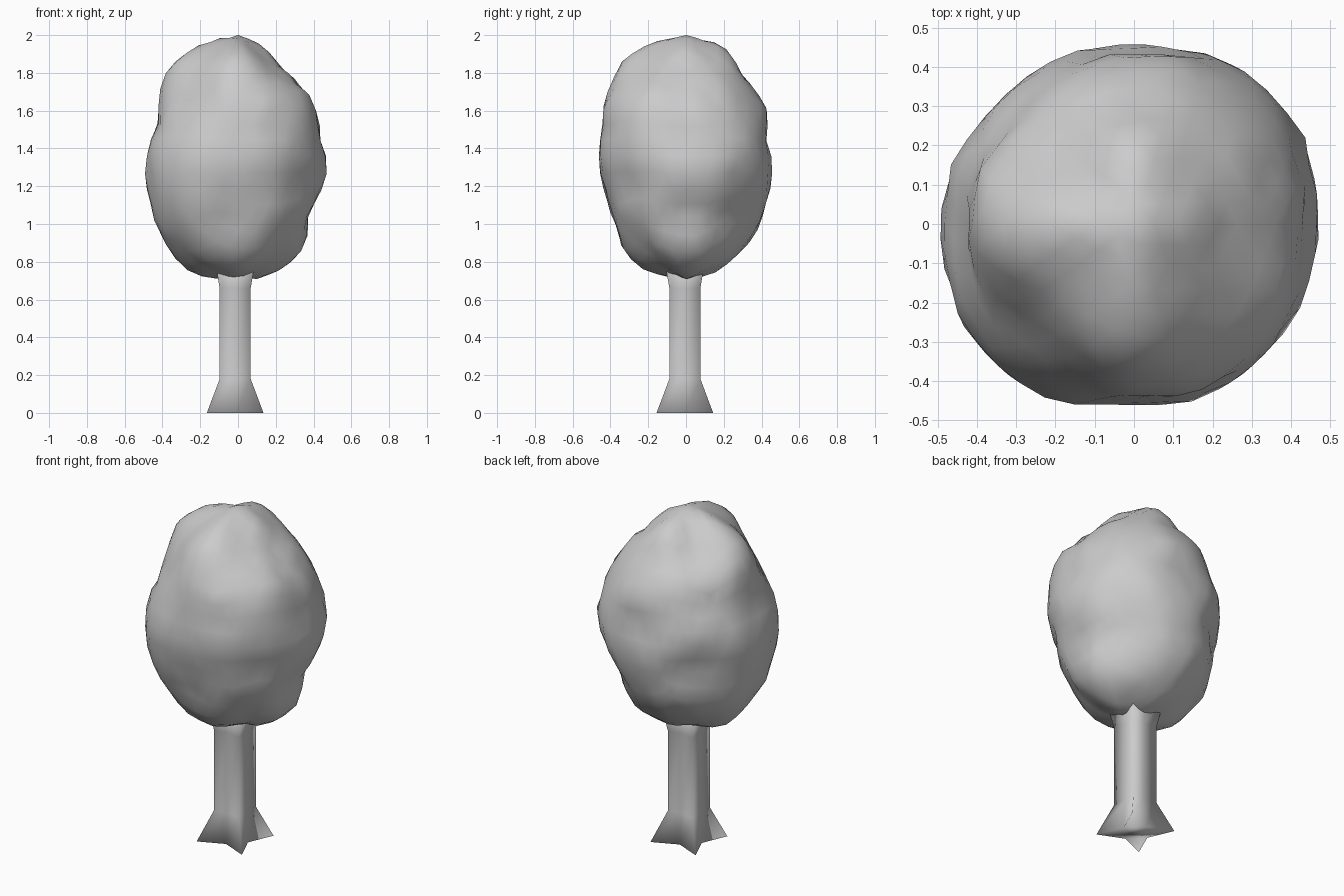
import bpy, bmesh, math
from mathutils import Vector, noise

if "Cube" in bpy.data.objects:
    bpy.data.objects.remove(bpy.data.objects["Cube"])


def make_object(name, bm):
    bmesh.ops.recalc_face_normals(bm, faces=bm.faces[:])
    for face in bm.faces:
        face.smooth = True
    mesh = bpy.data.meshes.new(name)
    bm.to_mesh(mesh)
    bm.free()
    obj = bpy.data.objects.new(name, mesh)
    bpy.context.collection.objects.link(obj)
    return obj


# Trunk: four-pointed star section with flared roots
bm = bmesh.new()
rings = []
for z, outer, inner in [(0, .212, .085), (.18, .116, .07), (.66, .116, .07), (.8, .15, .085)]:
    ring = []
    for i in range(8):
        a = i * math.pi / 4
        r = outer if i % 2 else inner
        ring.append(bm.verts.new((-.015 + r * math.cos(a), -.006 + r * math.sin(a), z)))
    rings.append(ring)
for lo, hi in zip(rings, rings[1:]):
    for i in range(8):
        j = (i + 1) % 8
        bm.faces.new((lo[i], lo[j], hi[j], hi[i]))
bm.faces.new(rings[0])
bm.faces.new(rings[-1])
make_object("trunk", bm)

# Crown: lumpy ball following one outline (radius, height) per compass side
CENTRE = 1.36
right = [(.12, .71), (.3, .81), (.36, .9), (.37, 1.06), (.475, 1.31),
         (.43, 1.45), (.41, 1.61), (.24, 1.81), (.12, 1.95)]
back_right = [(.28, .82), (.34, .94), (.36, 1.04), (.44, 1.2), (.48, 1.36),
              (.425, 1.57), (.38, 1.67), (.19, 1.88)]
back = [(.15, .74), (.3, .87), (.42, 1.1), (.455, 1.25), (.42, 1.45), (.43, 1.6),
        (.3, 1.78), (.2, 1.94)]
back_left = [(.3, .85), (.395, .97), (.41, 1.22), (.47, 1.4), (.41, 1.55),
             (.37, 1.7), (.25, 1.8)]
left = [(.22, .73), (.29, .77), (.41, .95), (.46, 1.1), (.48, 1.37), (.41, 1.55),
        (.42, 1.67), (.38, 1.81), (.2, 1.95)]
front_left = [(.29, .81), (.4, .95), (.487, 1.18), (.5, 1.36), (.46, 1.49),
              (.385, 1.63), (.33, 1.76), (.25, 1.87)]
front = [(.25, .77), (.35, .9), (.36, 1.0), (.42, 1.17), (.46, 1.33), (.44, 1.5),
         (.38, 1.78), (.33, 1.87), (.2, 1.95)]
front_right = [(.26, .83), (.34, .94), (.42, 1.2), (.46, 1.52), (.454, 1.62),
               (.3, 1.79), (.15, 1.91)]


def polar(outline):
    pts = [(0, .71)] + outline + [(0, 2.0)]
    return [(math.atan2(z - CENTRE, r), math.hypot(r, z - CENTRE)) for r, z in pts]


def reach(table, phi):
    for (a, ra), (b, rb) in zip(table, table[1:]):
        if phi <= b:
            return ra + (rb - ra) * max(0, phi - a) / (b - a)
    return table[-1][1]


sides = [polar(s) for s in (right, back_right, back, back_left,
                            left, front_left, front, front_right)]
bm = bmesh.new()
bmesh.ops.create_icosphere(bm, subdivisions=4, radius=1)
for v in bm.verts:
    d = Vector((v.co.x * .46, v.co.y * .46, v.co.z * .645)).normalized()
    flat = math.hypot(d.x, d.y)
    phi = math.atan2(d.z, flat)
    turn = (math.atan2(d.y, d.x) / (math.pi / 4)) % 8
    k = int(turn) % 8
    t = turn - int(turn)
    w = (1 - math.cos(math.pi * t)) / 2
    r = (1 - w) * reach(sides[k], phi) + w * reach(sides[(k + 1) % 8], phi)
    # small extra bumps between the outlines
    r *= 1 + math.sin(math.pi * t) * min(1, flat * 1.5) * (.01 + .04 * noise.noise(d * 5))
    v.co = d * r + Vector((0, 0, CENTRE))
make_object("crown", bm)
